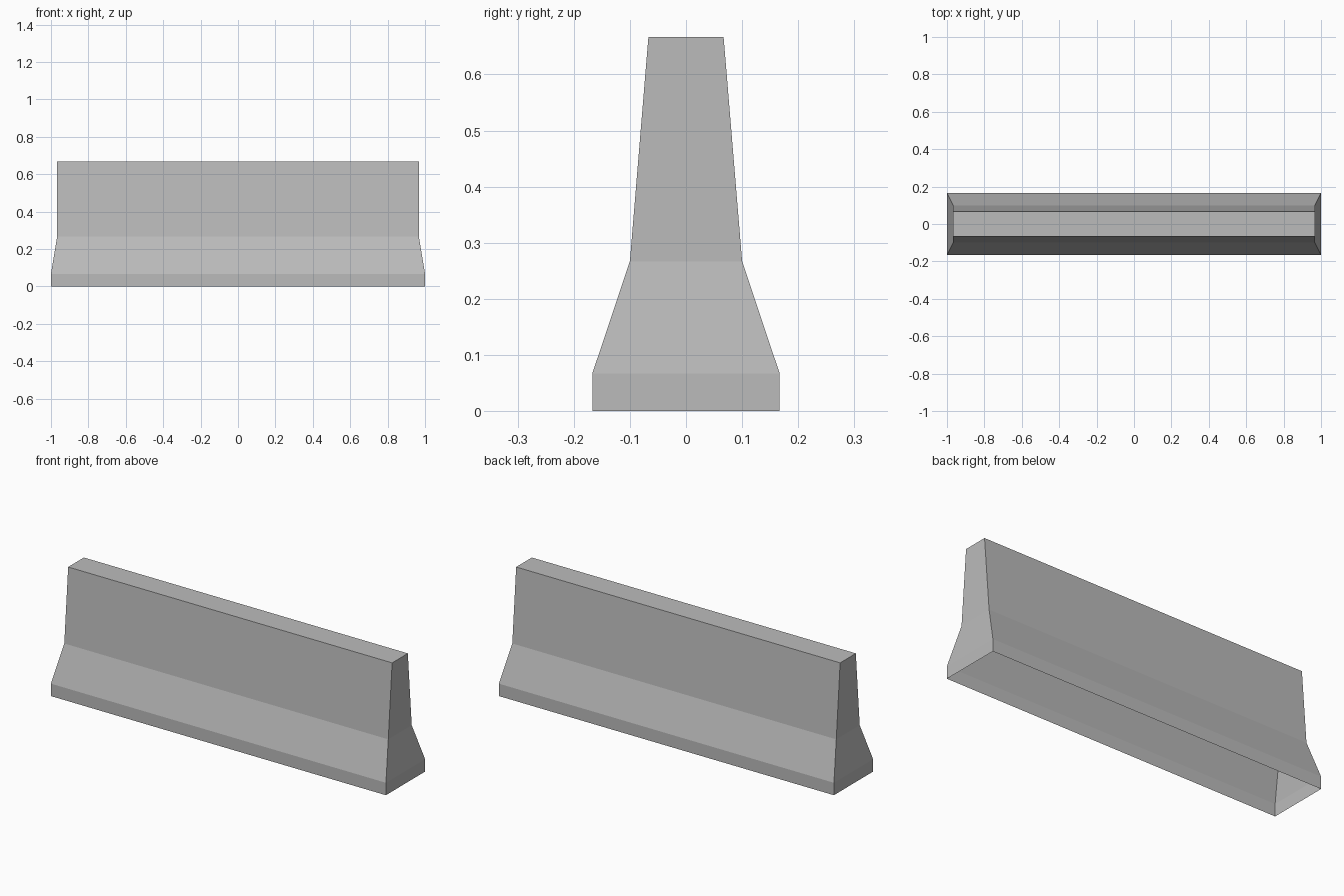
import bpy
import bmesh

cube = bpy.data.objects.get("Cube")
if cube:
    bpy.data.objects.remove(cube, do_unlink=True)

concrete = bpy.data.materials.new("concrete_grey")
concrete.use_nodes = True
color = (0.5, 0.5, 0.5, 1)
concrete.diffuse_color = color
concrete.node_tree.nodes["Principled BSDF"].inputs["Base Color"].default_value = color

# Half length, half depth and height of each level, from foot to top
LEVELS = [
    (1.0, 0.167, 0.0),
    (1.0, 0.167, 0.067),
    (0.967, 0.1, 0.267),
    (0.967, 0.067, 0.667),
]

# Hollow shell, open underneath: rectangular rings joined by side walls
bm = bmesh.new()
rings = []
for hx, hy, z in LEVELS:
    corners = [(-hx, -hy), (hx, -hy), (hx, hy), (-hx, hy)]
    rings.append([bm.verts.new((x, y, z)) for x, y in corners])
for low, high in zip(rings, rings[1:]):
    for i in range(4):
        j = (i + 1) % 4
        bm.faces.new((low[i], low[j], high[j], high[i]))
bm.faces.new(rings[-1])

mesh = bpy.data.meshes.new("road_barrier")
bm.to_mesh(mesh)
bm.free()
mesh.materials.append(concrete)
barrier = bpy.data.objects.new("road_barrier", mesh)
bpy.context.collection.objects.link(barrier)
